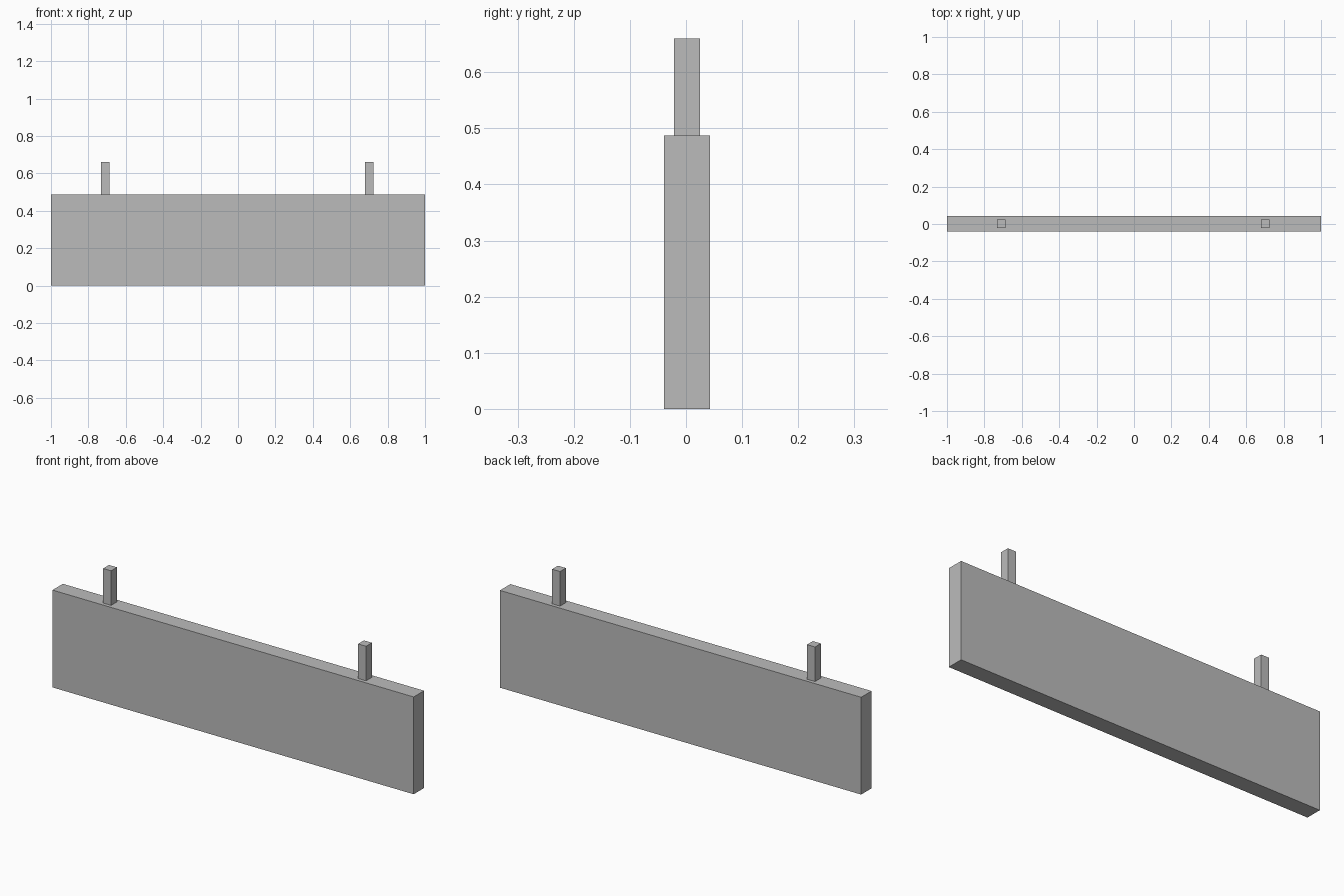
import bpy
import bmesh
import math
from mathutils import Matrix

cube = bpy.data.objects.get("Cube")
if cube:
    bpy.data.objects.remove(cube)

grey = bpy.data.materials.new("mid grey")
grey.use_nodes = True
colour = (0.5, 0.5, 0.5, 1)
grey.diffuse_color = colour
grey.node_tree.nodes["Principled BSDF"].inputs["Base Color"].default_value = colour

FRONT, BACK = -0.039, 0.043      # faces of the board
MID = (FRONT + BACK) / 2


def finish(name, bm):
    mesh = bpy.data.meshes.new(name)
    bm.to_mesh(mesh)
    bm.free()
    mesh.materials.append(grey)
    obj = bpy.data.objects.new(name, mesh)
    bpy.context.collection.objects.link(obj)
    return obj


def box(name, x, z0, z1, width, depth):
    bm = bmesh.new()
    bmesh.ops.create_cube(bm, size=1, matrix=Matrix.Translation((x, MID, (z0 + z1) / 2))
                          @ Matrix.Diagonal((width, depth, z1 - z0, 1)))
    return finish(name, bm)


def flat_shape(name, points, side, distance):
    """Flat outward-facing panel; points are (right, up) as seen from that side."""
    sign = 1 if side == "front" else -1
    bm = bmesh.new()
    bm.faces.new([bm.verts.new((sign * u, -sign * distance, v)) for u, v in points])
    return finish(name, bm)


def bar(side, part, u0, u1, z0, z1):
    distance = 0.0428 if side == "front" else BACK + 0.0002
    flat_shape(f"{side}_{part}_bar", [(u0, z0), (u1, z0), (u1, z1), (u0, z1)], side, distance)


def arrow(side, part, u, z, degrees):
    """Barbed arrow centred on (u, z); zero degrees points up, positive turns left."""
    half = [(0, 0.075), (-0.053, -0.005), (-0.037, -0.008), (-0.01, 0.033), (-0.01, -0.075)]
    outline = half + [(-a, b) for a, b in reversed(half[1:])]
    c, s = math.cos(math.radians(degrees)), math.sin(math.radians(degrees))
    points = [(u + a * c - b * s, z + a * s + b * c) for a, b in outline]
    distance = (-FRONT if side == "front" else BACK) + 0.0003
    flat_shape(f"{side}_{part}_arrow", points, side, distance)


# Board and hanging posts
box("sign_board", 0, 0, 0.487, 2, BACK - FRONT)
for name, x in (("right_post", -0.71), ("left_post", 0.702)):
    box(name, x, 0.487, 0.66, 0.044, 0.046)

# Label bars, the back repeating the front in reverse order
UPPER, LOWER = (0.2, 0.245), (0.122, 0.17)
bar("front", "first", -0.94, -0.54, *UPPER)
bar("front", "middle", -0.27, 0.34, *UPPER)
bar("front", "lower", -0.27, -0.06, *LOWER)
bar("front", "last", 0.57, 0.93, *UPPER)
bar("back", "first", -0.93, -0.57, *UPPER)
bar("back", "middle", -0.34, 0.27, *UPPER)
bar("back", "lower", -0.34, -0.13, *LOWER)
bar("back", "last", 0.54, 0.94, *UPPER)

# Direction arrows
arrow("front", "first", -0.88, 0.35, 90)
arrow("front", "middle", -0.166, 0.355, 0)
arrow("front", "last", 0.845, 0.358, -45)
arrow("back", "first", -0.855, 0.345, 45)
arrow("back", "middle", -0.19, 0.35, 0)
arrow("back", "last", 0.825, 0.338, -90)
